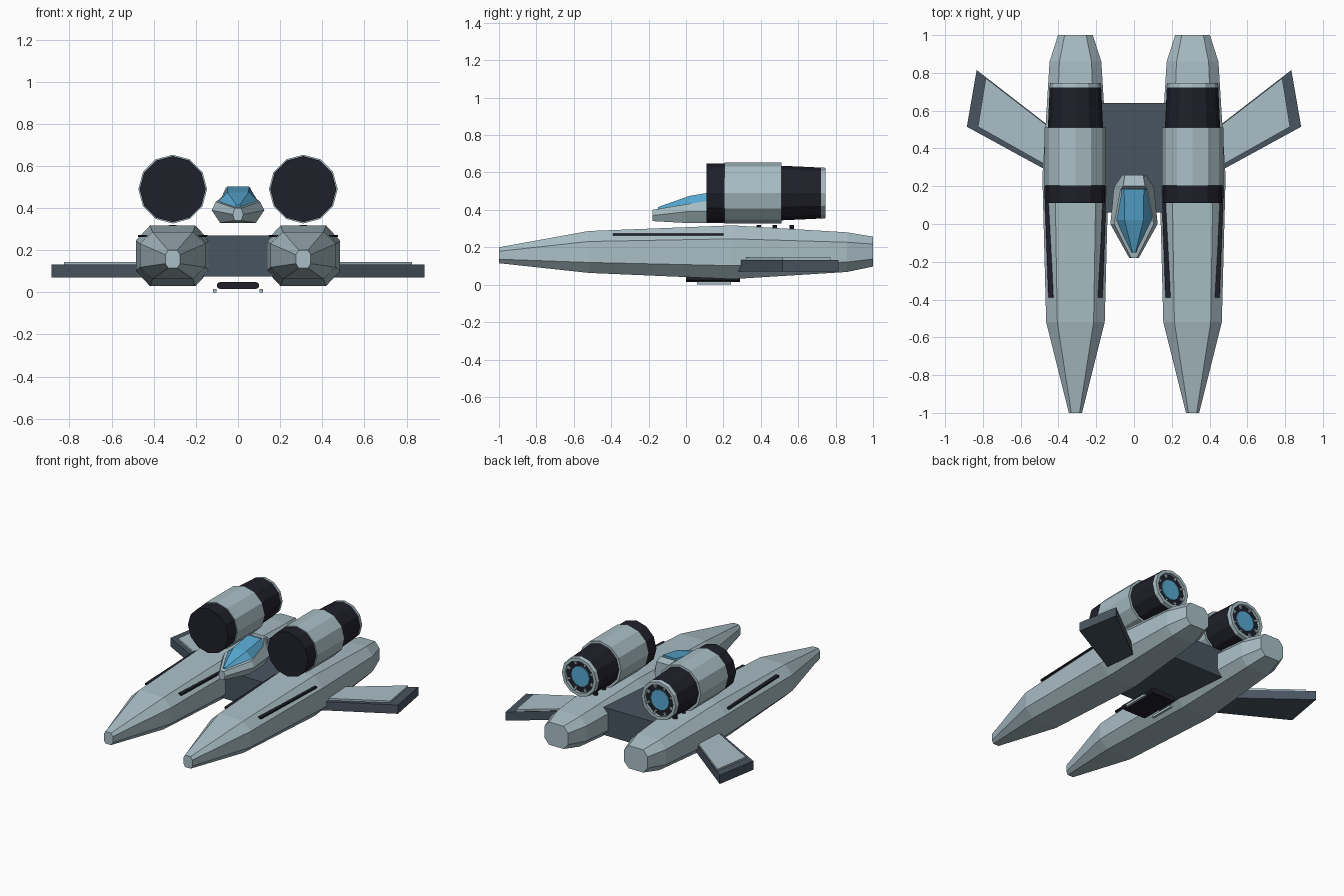
import bpy, bmesh, math
from mathutils import Vector

if "Cube" in bpy.data.objects:
    bpy.data.objects.remove(bpy.data.objects["Cube"])


def material(name, rgb):
    m = bpy.data.materials.new(name)
    m.diffuse_color = (*rgb, 1)
    m.use_nodes = True
    m.node_tree.nodes["Principled BSDF"].inputs["Base Color"].default_value = m.diffuse_color
    return m


LIGHT = material("light grey", (0.40, 0.52, 0.565))
SLATE = material("slate", (0.066, 0.09, 0.117))
BLACK = material("near black", (0.014, 0.014, 0.023))
BLUE = material("glass blue", (0.095, 0.39, 0.63))


def loft(name, rings, mat, closed=False):
    """Skin equal-length rings of points; cap the ends unless closed."""
    bm = bmesh.new()
    vs = [[bm.verts.new(p) for p in r] for r in rings]
    n = len(rings[0])
    pairs = list(zip(vs, vs[1:])) + ([(vs[-1], vs[0])] if closed else [])
    for a, b in pairs:
        for i in range(n):
            j = (i + 1) % n
            bm.faces.new((a[i], a[j], b[j], b[i]))
    if not closed:
        bm.faces.new(vs[0])
        bm.faces.new(vs[-1])
    bmesh.ops.recalc_face_normals(bm, faces=bm.faces)
    me = bpy.data.meshes.new(name)
    bm.to_mesh(me)
    bm.free()
    me.materials.append(mat)
    ob = bpy.data.objects.new(name, me)
    bpy.context.collection.objects.link(ob)
    return ob


def box(name, x, y, z, mat):
    ring = lambda h: [(x[0], y[0], h), (x[1], y[0], h), (x[1], y[1], h), (x[0], y[1], h)]
    return loft(name, [ring(z[0]), ring(z[1])], mat)


def circle(cx, y, cz, r, n=12):
    return [(cx + r * math.sin(2 * math.pi * i / n), y,
             cz + r * math.cos(2 * math.pi * i / n)) for i in range(n)]


def tube(name, cx, cz, stations, mat, closed=False):
    return loft(name, [circle(cx, y, cz, r) for y, r in stations], mat, closed)


def hull_ring(cx, y, w, lo, hi):
    """Chamfered rectangle cross-section."""
    a, c = w * 0.62, (hi - lo) * 0.25
    half = [(a, lo), (w, lo + c), (w, hi - c), (a, hi)]
    return ([(cx + px, y, pz) for px, pz in half]
            + [(cx - px, y, pz) for px, pz in reversed(half)])


def mirrored_ring(y, half):
    return [(w, y, z) for w, z in half] + [(-w, y, z) for w, z in reversed(half)]


HULL = [(-1, .035, .115, .2), (-.52, .155, .063, .287), (.25, .175, .03, .317),
        (.86, .137, .068, .28), (1, .092, .097, .257)]
EX, EZ = 0.31, 0.49

for s, side in ((1, "right"), (-1, "left")):
    cx = s * EX
    # long faceted hull
    loft(f"hull_{side}", [hull_ring(cx, *st) for st in HULL], LIGHT)
    # dark slits on the hull shoulders, following the taper
    for t in (1, -1):
        rings = []
        for y, o in ((-.39, .130), (.2, .152)):
            x = cx + t * o
            rings.append([(x - .013, y, .262), (x + .013, y, .262),
                          (x + .013, y, .273), (x - .013, y, .273)])
        loft(f"hull_slit_{side}", rings, BLACK)
    # studs under the engine
    for y in (.39, .475, .565):
        loft(f"hull_stud_{side}", [[(cx + .018 * math.cos(k * math.pi / 4),
             y + .012 * math.sin(k * math.pi / 4), z) for k in range(8)]
             for z in (.29, .32)], BLACK)

    # engine sections from intake to nozzle
    tube(f"engine_intake_{side}", cx, EZ, [(.11, .157), (.21, .157)], BLACK)
    tube(f"engine_casing_{side}", cx, EZ, [(.205, .163), (.51, .163)], LIGHT)
    tube(f"engine_exhaust_{side}", cx, EZ, [(.51, .146), (.727, .136)], BLACK)
    tube(f"nozzle_ring_{side}", cx, EZ,
         [(.722, .138), (.747, .134), (.747, .112), (.722, .112)], LIGHT, True)
    tube(f"nozzle_glow_{side}", cx, EZ, [(.725, .072), (.735, .072)], BLUE)
    # short spokes between glow and ring
    for k in range(8):
        a = 2 * math.pi * (k + .5) / 8
        u, v = Vector((math.cos(a), 0, math.sin(a))), Vector((-math.sin(a), 0, math.cos(a)))
        c = Vector((cx, 0, EZ))
        rings = [[c + u * r + v * h + Vector((0, y, 0)) for r, h in
                  ((.085, -.007), (.116, -.007), (.116, .007), (.085, .007))]
                 for y in (.725, .738)]
        loft(f"nozzle_spoke_{side}", rings, LIGHT)

    # swept wing with an inset top panel
    wing = [(.40, .25), (.885, .515), (.833, .815), (.40, .48)]
    panel = [(.40, .275), (.826, .515), (.785, .772), (.40, .475)]
    for name, pts, z0, z1, m in (("wing", wing, .07, .132, SLATE),
                                 ("wing_panel", panel, .125, .145, LIGHT)):
        loft(f"{name}_{side}", [[(s * x, y, z) for x, y in pts] for z in (z0, z1)], m)

    # belly rail
    box(f"belly_rail_{side}", (s * .11 - .008, s * .11 + .008), (.06, .24), (0, .016), LIGHT)

# bridge between the hulls
box("bridge", (-.22, .22), (.06, .64), (.075, .27), SLATE)

# rounded belly plate
loft("belly_plate", [[(x, y, z) for x, z in ((-.085, .015), (.085, .015), (.1, .025), (.1, .04),
     (.085, .05), (-.085, .05), (-.1, .04), (-.1, .025))] for y in (0, .29)], BLACK)

# cockpit pod: bottom, widest line and upper edge at each station
POD = [(-.18, ((.015, .34), (.025, .37), (.015, .40))),
       (0, ((.085, .33), (.125, .39), (.105, .43))),
       (.18, ((.08, .33), (.108, .39), (.072, .458))),
       (.2, ((.075, .33), (.103, .39), (.058, .497))),
       (.26, ((.05, .335), (.062, .40), (.048, .485)))]
loft("cockpit_pod", [mirrored_ring(y, h) for y, h in POD], LIGHT)

# faceted canopy
CANOPY = [(-.15, ((.014, .40), (.008, .415))),
          (.02, ((.1, .425), (.05, .475))),
          (.185, ((.07, .45), (.052, .502)))]
loft("canopy", [mirrored_ring(y, h) for y, h in CANOPY], BLUE)
